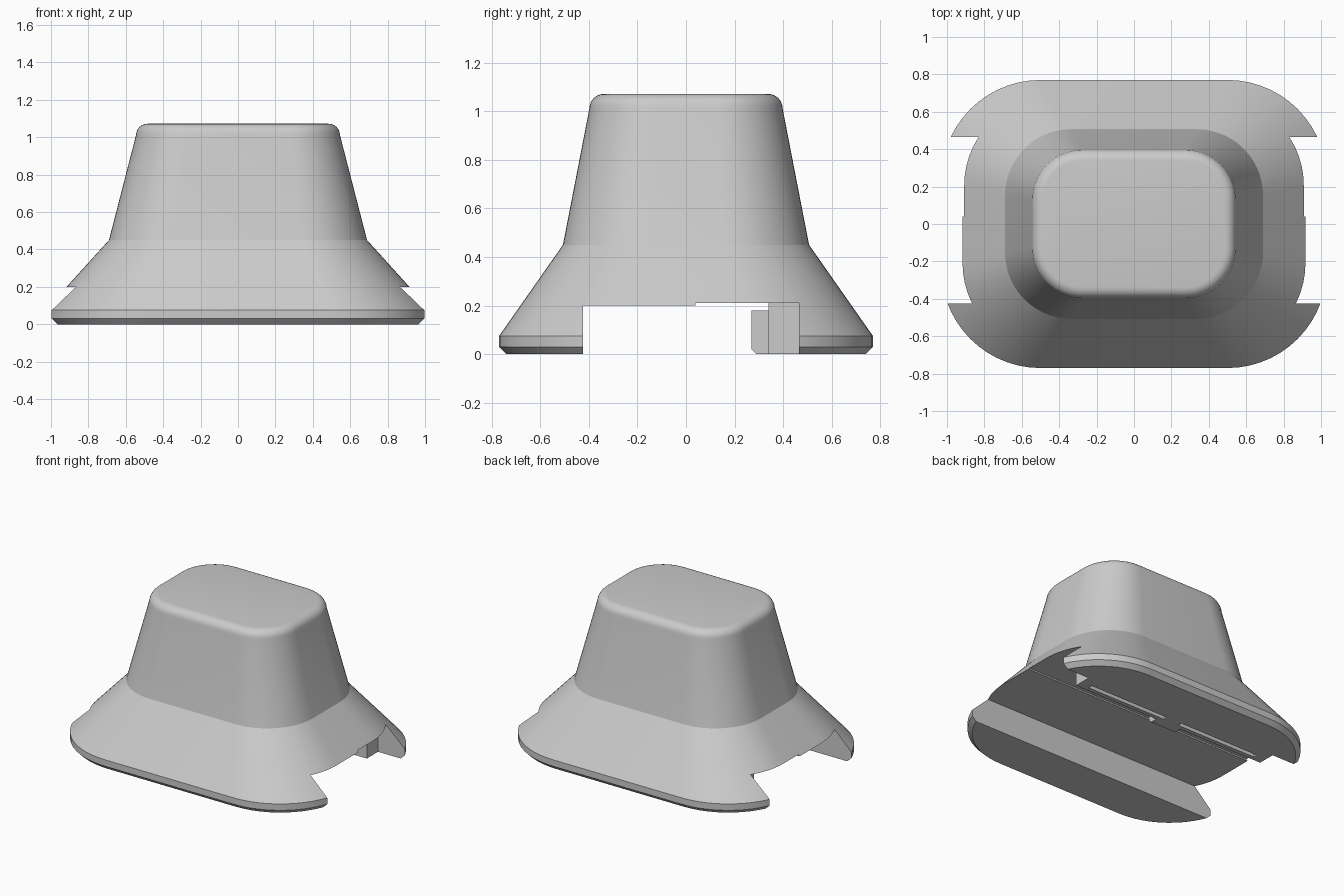
import bpy, bmesh
from math import cos, sin, pi, radians

cube = bpy.data.objects.get("Cube")
if cube:
    bpy.data.objects.remove(cube)

grey = bpy.data.materials.new("light_grey")
grey.use_nodes = True
grey.diffuse_color = (0.6, 0.6, 0.6, 1)
grey.node_tree.nodes["Principled BSDF"].inputs["Base Color"].default_value = (0.6, 0.6, 0.6, 1)


def finish(name, bm):
    bmesh.ops.recalc_face_normals(bm, faces=bm.faces)
    mesh = bpy.data.meshes.new(name)
    bm.to_mesh(mesh)
    bm.free()
    mesh.materials.append(grey)
    obj = bpy.data.objects.new(name, mesh)
    bpy.context.collection.objects.link(obj)
    return obj


def rounded_ring(bm, hx, hy, r, z, steps=14):
    """Rounded rectangle of vertices at one height."""
    ring = []
    for q, (sx, sy) in enumerate([(1, 1), (-1, 1), (-1, -1), (1, -1)]):
        for i in range(steps + 1):
            a = (q + i / steps) * pi / 2
            ring.append(bm.verts.new((sx * (hx - r) + r * cos(a), sy * (hy - r) + r * sin(a), z)))
    return ring


def loft(name, sections):
    bm = bmesh.new()
    rings = [rounded_ring(bm, *s) for s in sections]
    n = len(rings[0])
    for lo, hi in zip(rings, rings[1:]):
        for i in range(n):
            j = (i + 1) % n
            bm.faces.new((lo[i], lo[j], hi[j], hi[i]))
    bm.faces.new(rings[0][::-1])
    bm.faces.new(rings[-1])
    return finish(name, bm)


def extrude_x(name, profile, x0, x1):
    """Prism from a (y, z) profile running along x."""
    bm = bmesh.new()
    face = bm.faces.new([bm.verts.new((x0, y, z)) for y, z in profile])
    out = bmesh.ops.extrude_face_region(bm, geom=[face])
    verts = [v for v in out["geom"] if isinstance(v, bmesh.types.BMVert)]
    bmesh.ops.translate(bm, verts=verts, vec=(x1 - x0, 0, 0))
    return finish(name, bm)


def block(y0, y1, z0, z1):
    return [(y0, z0), (y1, z0), (y1, z1), (y0, z1)]


def cut(target, cutter):
    mod = target.modifiers.new("cut", "BOOLEAN")
    mod.operation = "DIFFERENCE"
    mod.solver = "EXACT"
    mod.object = cutter
    bpy.ops.object.select_all(action="DESELECT")
    target.select_set(True)
    bpy.context.view_layer.objects.active = target
    bpy.ops.object.modifier_apply(modifier=mod.name)
    bpy.data.objects.remove(cutter)


# Flared body with a chamfered foot and a rounded top edge
sections = [(1.0, 0.74, 0.5, 0), (1.03, 0.77, 0.53, 0.03),
            (1.03, 0.77, 0.53, 0.075), (0.69, 0.507, 0.355, 0.45)]
fillet = 0.06
for k in range(7):
    a = k / 6 * pi / 2
    inset = fillet * (1 - cos(a))
    sections.append((0.545 - inset, 0.398 - inset, 0.27 - inset, 1.012 + fillet * sin(a)))
body = loft("body", sections)

# Stepped channel through the underside
cut(body, extrude_x("channel_cutter", [(-0.425, -0.2), (0.465, -0.2), (0.465, 0.21),
                                      (0.04, 0.21), (0.04, 0.2), (-0.425, 0.2)], -1.5, 1.5))

# Clamp rail along the back of the channel, with a slot on each side
rail = extrude_x("clamp_rail", block(0.34, 0.48, 0, 0.22), -0.77, 0.77)
for s in (-1, 1):
    cut(rail, extrude_x("slot_cutter", block(0.37, 0.4, -0.1, 0.1), *sorted((s * 0.06, s * 0.69))))

# Latch tab in the middle of the rail
tab = extrude_x("latch_tab", [(0.29, 0), (0.35, 0), (0.35, 0.18), (0.27, 0.18), (0.27, 0.02)], -0.1, 0.1)

# Smooth corners, crisp creases
bpy.ops.object.select_all(action="DESELECT")
body.select_set(True)
bpy.context.view_layer.objects.active = body
bpy.ops.object.shade_smooth_by_angle(angle=radians(20))
